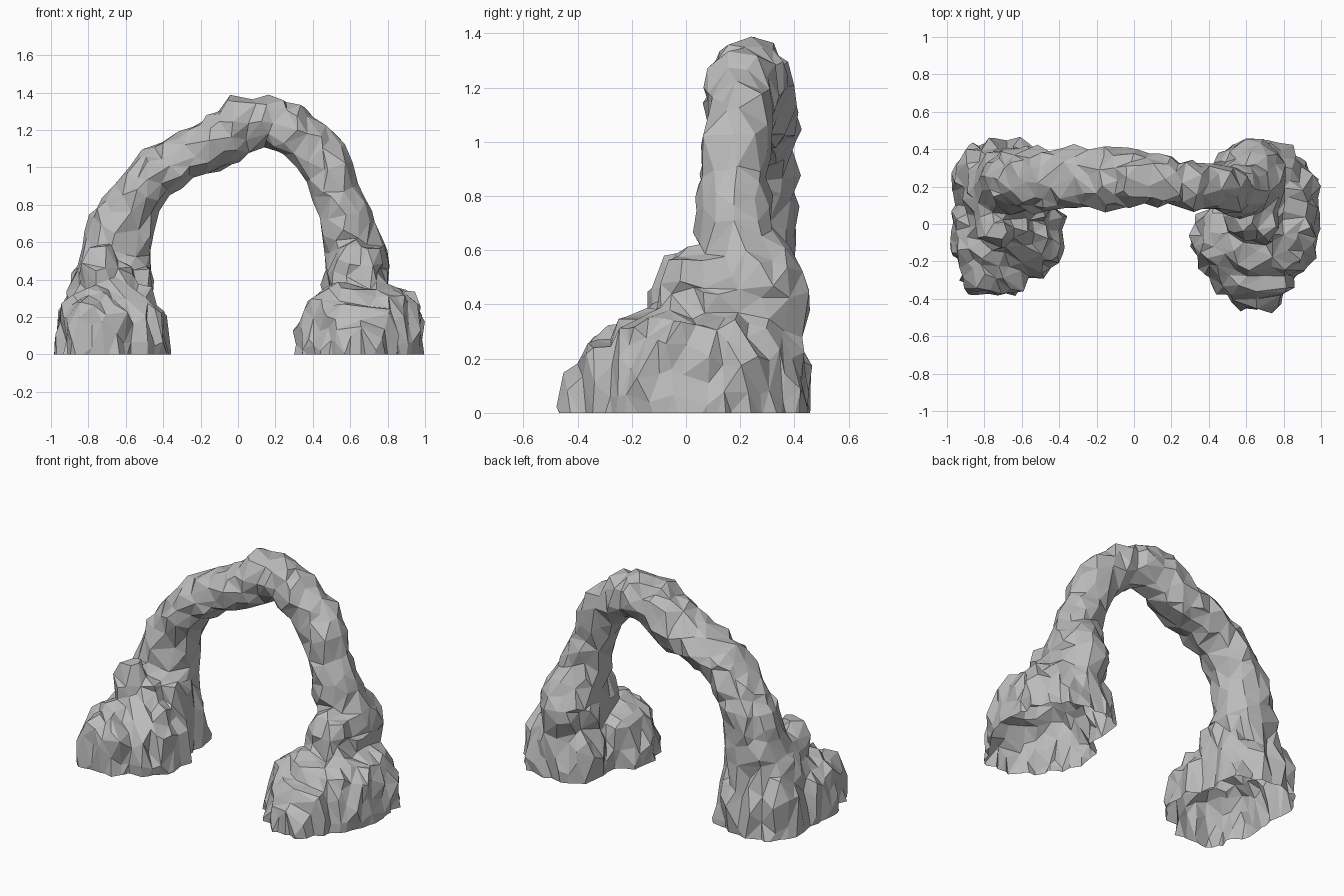
import bpy, bmesh, math, random
from mathutils import Vector, noise

random.seed(4)
cube = bpy.data.objects.get("Cube")
if cube:
    bpy.data.objects.remove(cube, do_unlink=True)

stone = bpy.data.materials.new("grey_stone")
stone.use_nodes = True
GREY = (0.5, 0.5, 0.5, 1)
stone.diffuse_color = GREY
stone.node_tree.nodes["Principled BSDF"].inputs["Base Color"].default_value = GREY


def add_boulder(bm, x, y, rx, ry, top, base=0.0, power=2.8):
    """Squared-off ball around height base."""
    ball = bmesh.ops.create_icosphere(bm, subdivisions=3, radius=1)
    for v in ball["verts"]:
        size = sum(abs(c) ** power for c in v.co) ** (1 / power)
        c = v.co / size
        v.co = (x + c.x * rx, y + c.y * ry, base + c.z * (top - base))


def add_span(bm, path, sides=12):
    """Capped tube swept through (x, y, z, radius, depth) stations."""
    rings = []
    for i, (x, y, z, r, depth) in enumerate(path):
        a, b = path[max(i - 1, 0)], path[min(i + 1, len(path) - 1)]
        along = Vector((b[0] - a[0], 0, b[2] - a[2])).normalized()
        out = Vector((-along.z, 0, along.x))
        ring = []
        for k in range(sides):
            t = math.tau * k / sides
            p = Vector((x, y, z)) + out * r * math.cos(t)
            ring.append(bm.verts.new(p + Vector((0, depth * math.sin(t), 0))))
        rings.append(ring)
    for r0, r1 in zip(rings, rings[1:]):
        for k in range(sides):
            j = (k + 1) % sides
            bm.faces.new((r0[k], r0[j], r1[j], r1[k]))
    bm.faces.new(rings[0])
    bm.faces.new(rings[-1])


def bake(obj, kind, **settings):
    """Apply one modifier and keep the resulting mesh."""
    mod = obj.modifiers.new(kind.lower(), kind)
    for key, value in settings.items():
        setattr(mod, key, value)
    graph = bpy.context.evaluated_depsgraph_get()
    graph.update()
    mesh = bpy.data.meshes.new_from_object(obj.evaluated_get(graph))
    obj.modifiers.clear()
    obj.data = mesh


bm = bmesh.new()

# Arched span
add_span(bm, [
    (-0.68, 0.23, 0.22, 0.19, 0.18), (-0.66, 0.23, 0.50, 0.19, 0.175),
    (-0.62, 0.235, 0.70, 0.175, 0.17), (-0.545, 0.235, 0.83, 0.145, 0.17),
    (-0.45, 0.235, 0.97, 0.135, 0.165), (-0.29, 0.245, 1.055, 0.125, 0.165),
    (-0.11, 0.245, 1.13, 0.145, 0.165), (0.02, 0.245, 1.225, 0.16, 0.15),
    (0.155, 0.235, 1.25, 0.135, 0.14), (0.28, 0.21, 1.205, 0.14, 0.125),
    (0.41, 0.20, 1.10, 0.135, 0.125), (0.49, 0.19, 0.99, 0.14, 0.13),
    (0.52, 0.18, 0.865, 0.13, 0.13), (0.57, 0.18, 0.72, 0.15, 0.14),
    (0.62, 0.20, 0.50, 0.16, 0.16), (0.64, 0.22, 0.25, 0.16, 0.16)])

# Left foot rocks
for rock in [
        (-0.68, -0.05, 0.31, 0.22, 0.38), (-0.75, -0.23, 0.19, 0.15, 0.31),
        (-0.71, 0.22, 0.26, 0.22, 0.42), (-0.74, -0.03, 0.12, 0.11, 0.60),
        (-0.55, 0.18, 0.11, 0.20, 0.55), (-0.78, 0.17, 0.11, 0.17, 0.57),
        (-0.57, -0.16, 0.14, 0.13, 0.28), (-0.64, -0.0, 0.13, 0.13, 0.50)]:
    add_boulder(bm, *rock)

# Right foot rocks
for rock in [
        (0.64, -0.08, 0.33, 0.22, 0.38), (0.65, -0.33, 0.17, 0.125, 0.19),
        (0.64, -0.25, 0.23, 0.16, 0.29), (0.62, -0.14, 0.22, 0.15, 0.38),
        (0.67, 0.25, 0.24, 0.185, 0.36), (0.83, 0.04, 0.16, 0.28, 0.36),
        (0.64, 0.22, 0.18, 0.23, 0.70, 0.42, 1.9),
        (0.64, 0.01, 0.14, 0.10, 0.60, 0.4)]:
    add_boulder(bm, *rock)

bmesh.ops.recalc_face_normals(bm, faces=bm.faces)
mesh = bpy.data.meshes.new("rock_arch")
bm.to_mesh(mesh)
bm.free()
arch = bpy.data.objects.new("rock_arch", mesh)
bpy.context.collection.objects.link(arch)

# Fuse all stones into one skin
bake(arch, "REMESH", mode="VOXEL", voxel_size=0.025)

# Weathering: upright crags on the feet, gentler lumps on the span
moves = []
for v in arch.data.vertices:
    low = v.co.z < 0.45
    p = Vector((v.co.x, v.co.y, v.co.z * (0.45 if low else 0.8)))
    push = noise.noise(p * 8) * (0.025 if low else 0.015)
    push += noise.noise(p * 15) * (0.035 if low else 0.02)
    moves.append(v.co + v.normal * push)
for v, co in zip(arch.data.vertices, moves):
    v.co = co

# Chiselled facets
faces = sum(len(p.vertices) - 2 for p in arch.data.polygons)
bake(arch, "DECIMATE", ratio=1900 / faces)

bm = bmesh.new()
bm.from_mesh(arch.data)
for v in bm.verts:
    v.co += Vector([random.uniform(-0.008, 0.008) for _ in range(3)])

# Open flat underside
bmesh.ops.bisect_plane(bm, geom=bm.verts[:] + bm.edges[:] + bm.faces[:],
                       plane_co=(0, 0, 0), plane_no=(0, 0, -1), clear_outer=True)
for f in bm.faces:
    f.smooth = False
    f.material_index = 0
bm.to_mesh(arch.data)
bm.free()
arch.data.materials.clear()
arch.data.materials.append(stone)
